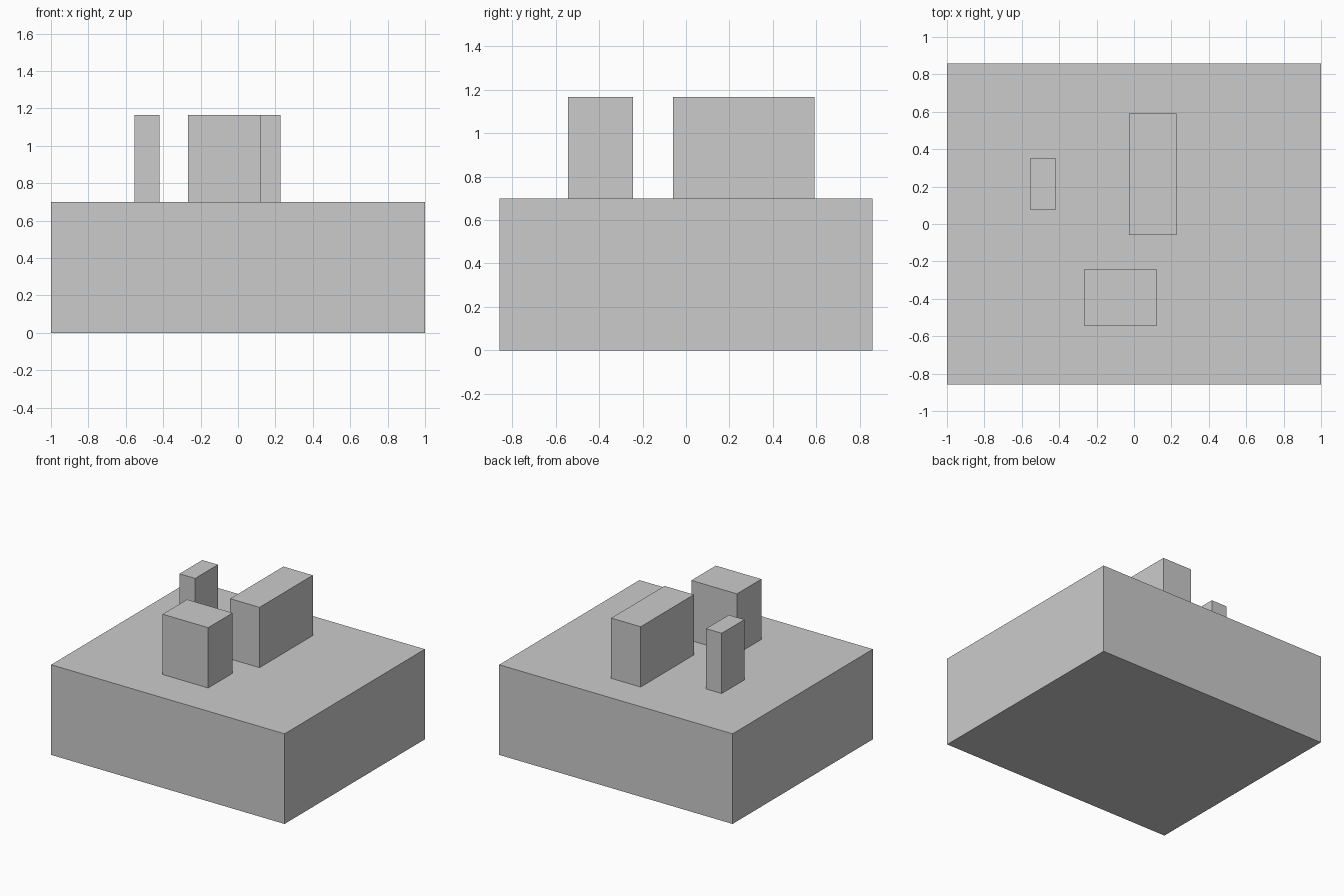
import bpy

if "Cube" in bpy.data.objects:
    bpy.data.objects.remove(bpy.data.objects["Cube"])


def block(name, x, y, z):
    """Axis-aligned box spanning the given (min, max) ranges."""
    spans = (x, y, z)
    bpy.ops.mesh.primitive_cube_add(size=1, location=[(a + b) / 2 for a, b in spans])
    obj = bpy.context.object
    obj.name = name
    obj.scale = [b - a for a, b in spans]
    bpy.ops.object.transform_apply(location=False, rotation=False, scale=True)
    return obj


BASE_TOP, BLOCK_TOP = 0.698, 1.165

# Broad base slab
block("base", (-1, 1), (-0.858, 0.858), (0, BASE_TOP))

# Three upright blocks of equal height standing on the base
for name, x, y in (
    ("small_left_block", (-0.554, -0.420), (0.076, 0.354)),
    ("front_block", (-0.266, 0.124), (-0.542, -0.243)),
    ("long_back_block", (-0.026, 0.226), (-0.059, 0.592)),
):
    block(name, x, y, (BASE_TOP, BLOCK_TOP))
